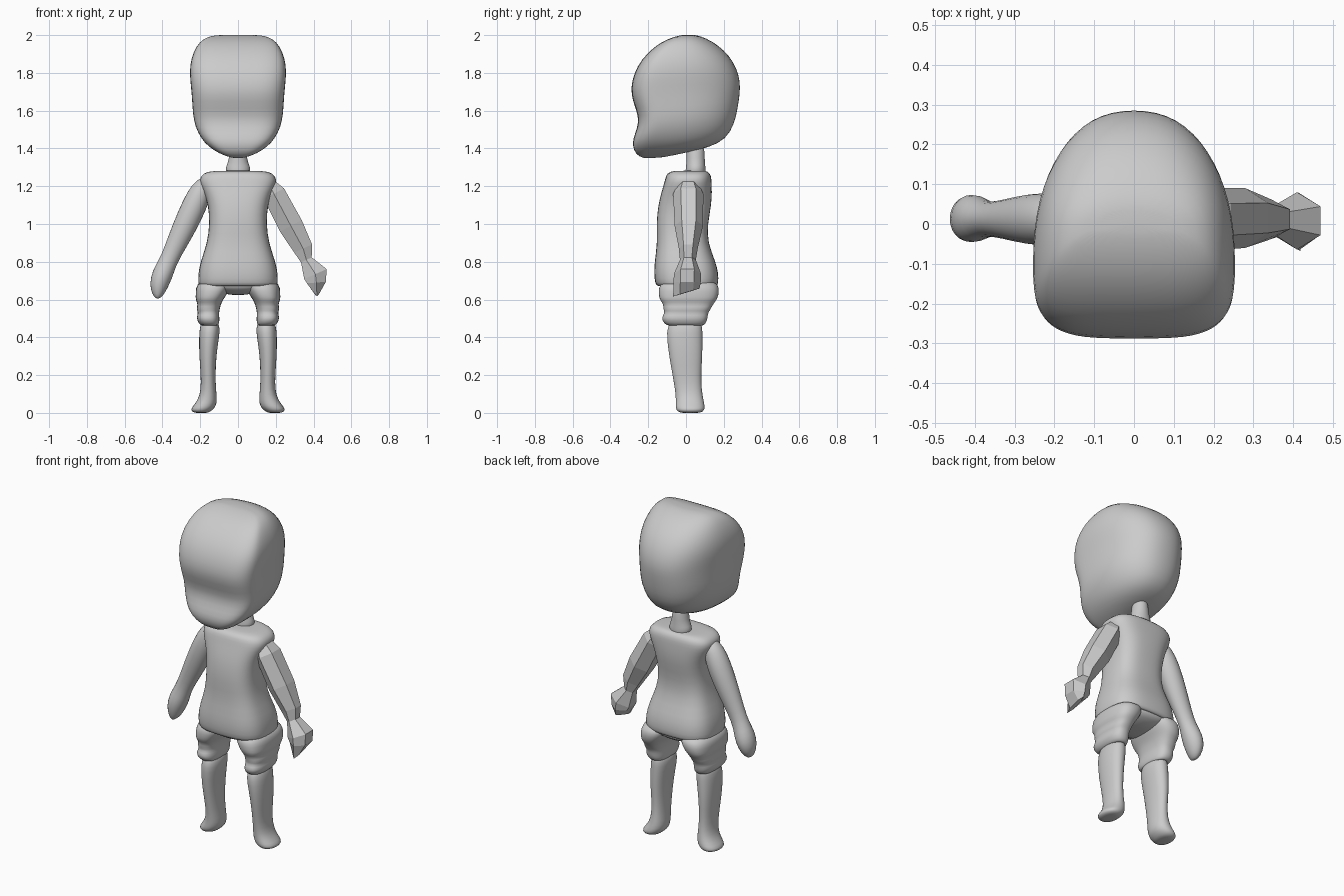
import bpy, bmesh
from math import cos, sin, pi, copysign
from mathutils import Vector


def power(v, e):
    return copysign(abs(v) ** e, v)


def loft(name, rings, smooth=True):
    """Skin a list of equal-length point rings and fan both ends closed."""
    bm = bmesh.new()
    vs = [[bm.verts.new(p) for p in r] for r in rings]
    n = len(rings[0])
    for a, b in zip(vs, vs[1:]):
        for i in range(n):
            j = (i + 1) % n
            bm.faces.new((a[i], a[j], b[j], b[i]))
    for r in (vs[0], vs[-1]):
        c = bm.verts.new(sum((v.co for v in r), Vector()) / n)
        for i in range(n):
            bm.faces.new((r[i], r[(i + 1) % n], c))
    bmesh.ops.recalc_face_normals(bm, faces=bm.faces)
    me = bpy.data.meshes.new(name)
    bm.to_mesh(me)
    bm.free()
    ob = bpy.data.objects.new(name, me)
    bpy.context.collection.objects.link(ob)
    if smooth:
        for p in me.polygons:
            p.use_smooth = True
        ob.modifiers.new("Subdivision", 'SUBSURF').levels = 1
    return ob


def body_ring(z, x0, x1, y0, y1, e=2.0, n=24, side=1):
    """Horizontal rounded section given by its x and y limits."""
    pts = []
    for i in range(n):
        t = 2 * pi * i / n
        x = (x0 + x1) / 2 + (x1 - x0) / 2 * power(cos(t), 2 / e)
        y = (y0 + y1) / 2 + (y1 - y0) / 2 * power(sin(t), 2 / e)
        pts.append(Vector((side * x, y, z)))
    return pts


def head_ring(yf, zf, yb, zb, w, n=32):
    """Tilted section, boxy at the face and round at the back."""
    c = yf + 0.32 * (yb - yf)
    pts = []
    for i in range(n):
        t = 2 * pi * i / n
        front = sin(t) < 0
        e = 2 / 3.6 if front else 2 / 2.3
        y = c + ((c - yf) if front else (yb - c)) * power(sin(t), e)
        k = (y - yf) / (yb - yf)
        pts.append(Vector((w * power(cos(t), e), y, zf + k * (zb - zf))))
    return pts


def arm_rings(path, n, side):
    """Sections across an arm path of (x, z, half width, y centre, half depth)."""
    rings = []
    for i, (x, z, r, yc, d) in enumerate(path):
        a, b = path[max(i - 1, 0)], path[min(i + 1, len(path) - 1)]
        tan = Vector((b[0] - a[0], 0, b[1] - a[1])).normalized()
        across = Vector((-tan.z, 0, tan.x))
        ring = []
        for k in range(n):
            t = 2 * pi * (k + 0.5) / n
            p = Vector((x, yc, z)) + across * r * cos(t) + Vector((0, d * sin(t), 0))
            p.x *= side
            ring.append(p)
        rings.append(ring)
    return rings


# Head, chin to crown
head = [(-.23, 1.348, -.12, 1.352, .03), (-.267, 1.37, .0, 1.378, .10),
        (-.282, 1.41, .125, 1.405, .155), (-.282, 1.45, .215, 1.45, .195),
        (-.257, 1.51, .258, 1.53, .228), (-.25, 1.57, .275, 1.61, .24),
        (-.283, 1.65, .287, 1.69, .244), (-.294, 1.72, .289, 1.75, .25),
        (-.275, 1.80, .272, 1.82, .258), (-.237, 1.87, .232, 1.89, .249),
        (-.17, 1.938, .17, 1.948, .222), (-.1, 1.98, .105, 1.985, .185),
        (-.03, 2.0, .05, 2.002, .13)]
loft("head", [head_ring(*r) for r in head])

# Neck
neck = [(1.25, .06, -.005, .105), (1.29, .068, -.003, .105), (1.31, .062, .0, .103),
        (1.34, .048, .002, .1), (1.43, .042, .002, .098)]
loft("neck", [body_ring(z, -w, w, a, b, n=16) for z, w, a, b in neck])

# Shirt
shirt = [(.69, .17, -.13, .13), (.665, .205, -.15, .16), (.685, .213, -.165, .173),
         (.74, .211, -.17, .172), (.80, .2, -.167, .158), (.90, .163, -.152, .115),
         (1.0, .151, -.158, .115), (1.1, .157, -.148, .135), (1.17, .182, -.13, .138),
         (1.22, .206, -.115, .136), (1.255, .2, -.107, .134), (1.28, .165, -.09, .118),
         (1.282, .08, -.03, .09)]
loft("shirt", [body_ring(z, -w, w, a, b, 2.9, 28) for z, w, a, b in shirt])

# Seat of the shorts
seat = [(.625, .05, -.06, .08), (.645, .12, -.11, .14), (.67, .19, -.135, .16),
        (.71, .19, -.13, .15)]
loft("shorts_seat", [body_ring(z, -w, w, a, b, 2.5) for z, w, a, b in seat])

# Puffy shorts legs, lower legs with out-turned feet
shorts = [(.70, .03, .205, -.13, .16), (.66, .04, .226, -.147, .178),
          (.625, .06, .224, -.145, .174), (.60, .078, .226, -.142, .165),
          (.575, .09, .212, -.12, .145), (.55, .096, .222, -.122, .132),
          (.53, .1, .21, -.112, .118), (.505, .098, .222, -.132, .116),
          (.475, .098, .21, -.12, .108), (.455, .108, .19, -.09, .085),
          (.48, .12, .18, -.07, .07)]
leg = [(.49, .11, .19, -.08, .08), (.45, .094, .204, -.1, .088), (.40, .1, .207, -.103, .088),
       (.30, .115, .206, -.09, .088), (.20, .119, .197, -.072, .08),
       (.12, .116, .197, -.058, .084), (.07, .11, .212, -.054, .093),
       (.035, .116, .24, -.056, .1), (.015, .135, .252, -.052, .1),
       (.0, .155, .235, -.035, .08)]
for side, label in ((1, "right"), (-1, "left")):
    loft("shorts_leg_" + label, [body_ring(*r, 2.6, 20, side) for r in shorts])
    loft("lower_leg_" + label, [body_ring(*r, 2.2, 20, side) for r in leg])

# Smooth arm with a rounded mitten hand
smooth_arm = [(.165, 1.235, .03, .01, .04), (.19, 1.19, .06, .01, .06),
              (.23, 1.1, .07, .012, .072), (.29, .97, .065, .012, .06),
              (.345, .855, .052, .012, .046), (.375, .79, .05, .012, .046),
              (.4, .735, .058, .014, .064), (.42, .675, .052, .014, .062),
              (.425, .625, .032, .008, .04), (.426, .606, .01, .0, .02)]
loft("arm_smooth", arm_rings(smooth_arm, 12, -1))

# Faceted arm with a wedge hand
facet_arm = [(.155, 1.225, .035, .012, .05), (.19, 1.16, .07, .012, .08),
             (.28, .99, .075, .015, .075), (.345, .87, .06, .012, .05),
             (.362, .81, .036, .01, .042), (.41, .735, .075, .008, .072),
             (.415, .69, .058, .006, .072), (.418, .637, .012, .002, .07)]
rings = arm_rings(facet_arm, 6, 1)
for p in rings[-1]:
    p.z += 0.3 * p.y  # slanted fingertip edge
loft("arm_faceted", rings, smooth=False)
